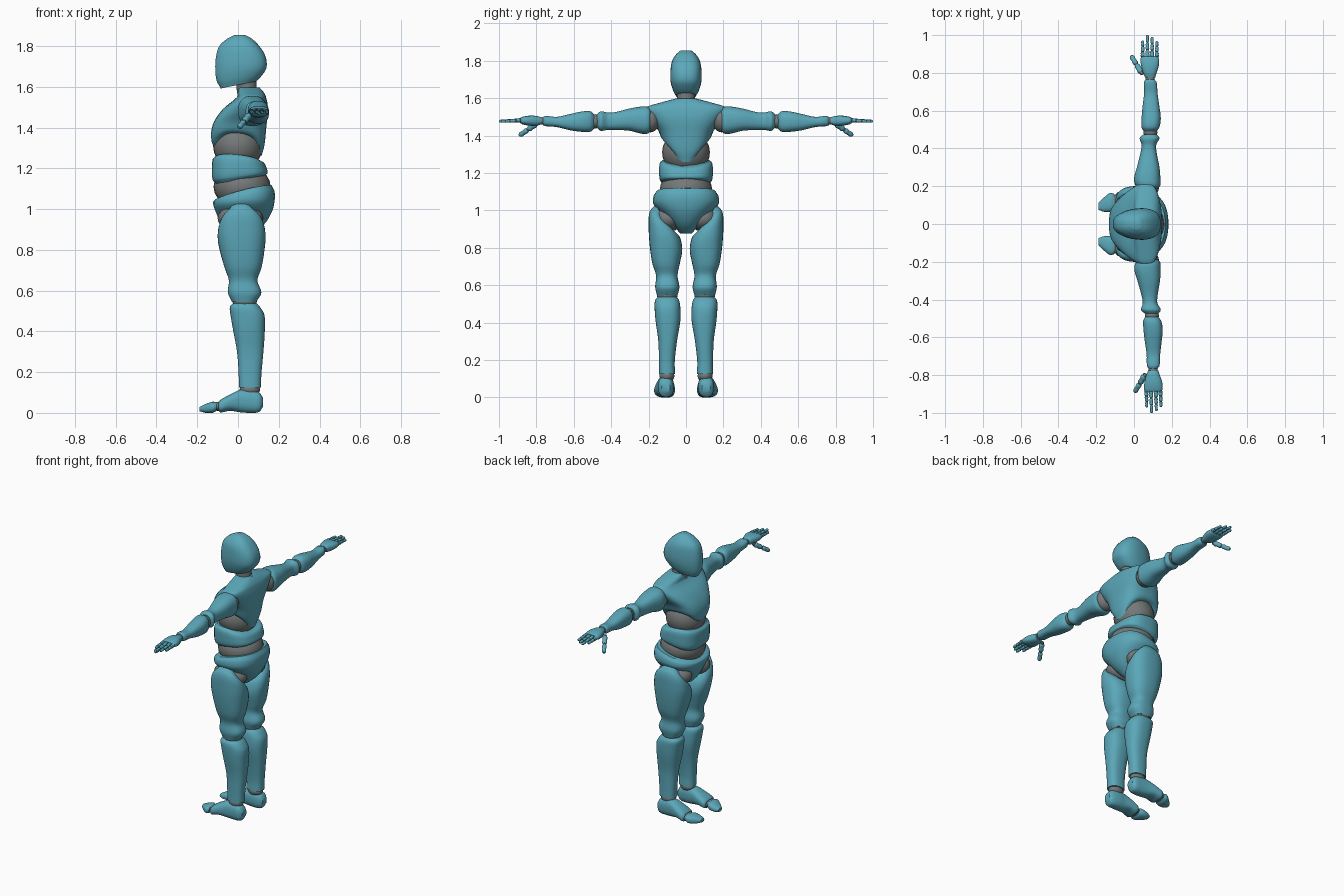
import bpy, bmesh, math
from mathutils import Matrix, Vector

old = bpy.data.objects.get("Cube")
if old:
    bpy.data.objects.remove(old, do_unlink=True)


def make_material(name, colour):
    mat = bpy.data.materials.new(name)
    mat.use_nodes = True
    mat.diffuse_color = colour
    for node in mat.node_tree.nodes:
        if node.type == 'BSDF_PRINCIPLED':
            node.inputs["Base Color"].default_value = colour
            node.inputs["Roughness"].default_value = 0.6
    return mat


TEAL = make_material("teal_shell", (.105, .39, .49, 1))
GREY = make_material("grey_joint", (.18, .19, .19, 1))


def finish(bm, name, mat, side=1):
    """Mirror to the wanted side, smooth the faces and link the object."""
    for v in bm.verts:
        v.co.y *= side
        # the arm on the -y side is swept slightly backwards
        if v.co.y < -.2:
            v.co.x += .028 * (-v.co.y - .2)
        v.co.z = max(v.co.z, 0)
    bmesh.ops.recalc_face_normals(bm, faces=bm.faces)
    for f in bm.faces:
        f.smooth = True
    for e in bm.edges:
        if len(e.link_faces) == 2 and e.calc_face_angle(0) > .7:
            e.smooth = False
    mesh = bpy.data.meshes.new(name)
    bm.to_mesh(mesh)
    bm.free()
    mesh.materials.append(mat)
    obj = bpy.data.objects.new(name, mesh)
    bpy.context.scene.collection.objects.link(obj)
    return obj


def resample(rows, steps):
    """Smooth curve through the section rows, keeping their positions exact."""
    last = len(rows) - 1

    def slope(i, k):
        a, b = rows[max(i - 1, 0)], rows[min(i + 1, last)]
        return (b[k] - a[k]) / (b[0] - a[0])

    out = []
    for i in range(last):
        p, q = rows[i], rows[i + 1]
        h = q[0] - p[0]
        for s in range(steps):
            f = s / steps
            row = [p[0] + h * f]
            for k in range(1, len(p)):
                ease = f * f * (3 - 2 * f)
                row.append(p[k] + (q[k] - p[k]) * ease
                           + h * slope(i, k) * f * (1 - f) ** 2
                           - h * slope(i + 1, k) * f * f * (1 - f))
            out.append(row)
    out.append(list(rows[last]))
    return out


def loft(name, axis, rows, mat=TEAL, side=1, power=2.5, warp=None,
         taper=0, matrix=None, sides=32, steps=4):
    """Rows: position along axis, then low and high bounds across it."""
    rows = [r if len(r) > 4 else (*r[:3], -r[3], r[3]) for r in rows]
    start, end = rows[0][0], rows[-1][0]
    bm = bmesh.new()
    rings = []
    for t, alo, ahi, blo, bhi in resample(rows, steps):
        w = (t - start) / (end - start)
        ring = []
        for i in range(sides):
            ang = math.tau * (i + .5) / sides
            c, s = math.cos(ang), math.sin(ang)
            u = math.copysign(abs(c) ** (2 / power), c)
            v = math.copysign(abs(s) ** (2 / power), s)
            a = (alo + ahi) / 2 + u * (ahi - alo) / 2
            b = (blo + bhi) / 2 + v * (bhi - blo) / 2 * (1 - taper * max(0, -u))
            d = t + (warp(w, u, v) if warp else 0)
            co = Vector({'x': (d, a, b), 'y': (a, d, b), 'z': (a, b, d)}[axis])
            ring.append(bm.verts.new(matrix @ co if matrix else co))
        rings.append(ring)
    for lower, upper in zip(rings, rings[1:]):
        for i in range(sides):
            j = (i + 1) % sides
            bm.faces.new((lower[i], lower[j], upper[j], upper[i]))
    bm.faces.new(rings[0])
    bm.faces.new(rings[-1])
    return finish(bm, name, mat, side)


def ball(name, centre, radii, side=1, mat=GREY, segments=24):
    bm = bmesh.new()
    place = Matrix.Translation(centre) @ Matrix.Diagonal((*radii, 1))
    bmesh.ops.create_uvsphere(bm, u_segments=segments, v_segments=segments // 2,
                              radius=1, matrix=place)
    return finish(bm, name, mat, side)


def digit(name, base, tip, radius, bones, side):
    """A finger or thumb: tapered bones with small grey knuckles."""
    base, tip = Vector(base), Vector(tip)
    turn = (tip - base).to_track_quat('Z', 'Y').to_matrix().to_4x4()
    length = (tip - base).length / bones
    for n in range(bones):
        p = base.lerp(tip, n / bones)
        r = radius * (1 - .12 * n)
        shape = [(e * length, -k * r, k * r, k * r)
                 for e, k in ((.03, .6), (.2, 1), (.5, .85), (.8, .95), (1, .5))]
        loft(f"{name}_bone_{n + 1}", 'z', shape, side=side, sides=12, steps=2,
             matrix=Matrix.Translation(p) @ turn)
        ball(f"{name}_knuckle_{n + 1}", p, [r * .75] * 3, side, segments=8)


# Head and neck
loft("head", 'z', [
    (1.61, -.085, .09, .055), (1.64, -.105, .113, .07), (1.69, -.112, .14, .083),
    (1.75, -.108, .135, .083), (1.8, -.092, .105, .074), (1.835, -.055, .07, .052),
    (1.855, -.015, .035, .028)],
    power=2.8, taper=.3, warp=lambda w, u, v: .018 * u * (1 - w) ** 4)
loft("neck", 'z', [(1.54, 0, .1, .055), (1.6, -.008, .092, .048),
                   (1.66, -.012, .088, .05)], GREY, power=2)

# Torso, from chest to pelvis
loft("chest", 'z', [
    (1.27, -.105, .115, .09), (1.32, -.13, .13, .125), (1.41, -.125, .14, .15),
    (1.49, -.075, .148, .195), (1.55, -.005, .138, .215), (1.575, 0, .125, .14),
    (1.598, .005, .105, .055)],
    power=2.7, warp=lambda w, u, v: (1 - w) ** 3 * (.1 * v * v - .015 * u))
ball("abdomen", (0, 0, 1.31), (.122, .128, .12))
loft("waist_band", 'z', [
    (1.145, -.11, .13, .125), (1.16, -.125, .145, .14), (1.2, -.128, .14, .144),
    (1.235, -.125, .128, .14), (1.247, -.11, .112, .125)],
    power=2.7, warp=lambda w, u, v: .02 * w * v * v + .02 * (1 - w) * u - .012 * w * u)
ball("lower_spine", (.02, 0, 1.11), (.14, .14, .11))
loft("pelvis", 'z', [
    (.875, -.04, .07, .03), (.92, -.08, .125, .07), (.98, -.105, .165, .125),
    (1.03, -.12, .18, .172), (1.07, -.122, .18, .175), (1.095, -.11, .165, .16)],
    power=2.4, warp=lambda w, u, v: w ** 3 * (.035 * u - .012 * (1 - v * v)))

for side, label in ((-1, "left"), (1, "right")):
    # Leg
    ball(label + "_hip", (.012, .095, .955), (.112, .08, .07), side)
    loft(label + "_thigh", 'z', [
        (.545, -.03, .09, .045, .155), (.59, -.05, .115, .035, .165),
        (.65, -.045, .095, .045, .16), (.71, -.065, .115, .035, .18),
        (.8, -.09, .13, .02, .195), (.87, -.1, .135, .025, .2),
        (.93, -.085, .12, .04, .195), (.955, -.05, .08, .06, .165)],
        side=side, warp=lambda w, u, v: w ** 3 * .075 * v)
    ball(label + "_knee", (.033, .1, .548), (.06, .056, .04), side)
    loft(label + "_shin", 'z', [
        (.125, .005, .113, .058, .145), (.19, .003, .115, .06, .145),
        (.3, -.005, .125, .048, .148), (.41, -.025, .132, .03, .163),
        (.48, -.037, .13, .03, .168), (.52, -.04, .108, .037, .165),
        (.538, -.025, .09, .05, .15)], side=side)
    ball(label + "_ankle", (.058, .102, .115), (.05, .04, .035), side)

    # Foot
    loft(label + "_foot", 'x', [
        (.122, .085, .13, .03, .075), (.105, .073, .145, .005, .1),
        (.06, .065, .15, 0, .115), (.01, .065, .155, .003, .113),
        (-.04, .06, .165, .01, .09), (-.085, .06, .17, .002, .065),
        (-.095, .07, .16, .01, .055)], side=side)
    ball(label + "_toe_joint", (-.1, .115, .032), (.02, .042, .022), side)
    loft(label + "_toes", 'x', [
        (-.105, .075, .16, .01, .052), (-.125, .065, .165, 0, .055),
        (-.16, .065, .14, 0, .043), (-.188, .075, .112, .008, .03)], side=side)

    # Arm
    ball(label + "_shoulder", (.07, .19, 1.482), (.062, .05, .065), side)
    loft(label + "_upper_arm", 'y', [
        (.185, .03, .12, 1.44, 1.53), (.2, .01, .138, 1.412, 1.552),
        (.24, 0, .14, 1.41, 1.555), (.3, .015, .135, 1.425, 1.545),
        (.38, .035, .12, 1.43, 1.525), (.42, .04, .118, 1.43, 1.523),
        (.455, .03, .135, 1.425, 1.53), (.475, .05, .12, 1.44, 1.515)], side=side)
    ball(label + "_elbow", (.087, .485, 1.476), (.037, .03, .038), side)
    loft(label + "_forearm", 'y', [
        (.492, .05, .12, 1.435, 1.515), (.512, .04, .135, 1.42, 1.53),
        (.56, .04, .142, 1.42, 1.528), (.62, .045, .135, 1.428, 1.515),
        (.69, .053, .125, 1.445, 1.5), (.75, .053, .12, 1.45, 1.505),
        (.764, .06, .11, 1.455, 1.5)], side=side)
    ball(label + "_wrist", (.085, .77, 1.478), (.024, .02, .02), side)

    # Hand
    loft(label + "_palm", 'y', [
        (.775, .06, .112, 1.46, 1.498), (.8, .048, .12, 1.452, 1.505),
        (.84, .037, .132, 1.453, 1.506), (.875, .034, .132, 1.46, 1.5),
        (.888, .04, .125, 1.468, 1.494)], side=side)
    digit(label + "_thumb", (.04, .8, 1.463), (-.015, .89, 1.4), .016, 2, side)
    tips = {"index": .97, "middle": 1, "ring": .99, "little": .968}
    for n, (finger, reach) in enumerate(tips.items()):
        x = .046 + .025 * n
        digit(f"{label}_{finger}_finger", (x, .882, 1.482), (x, reach, 1.476),
              .0115, 3, side)
